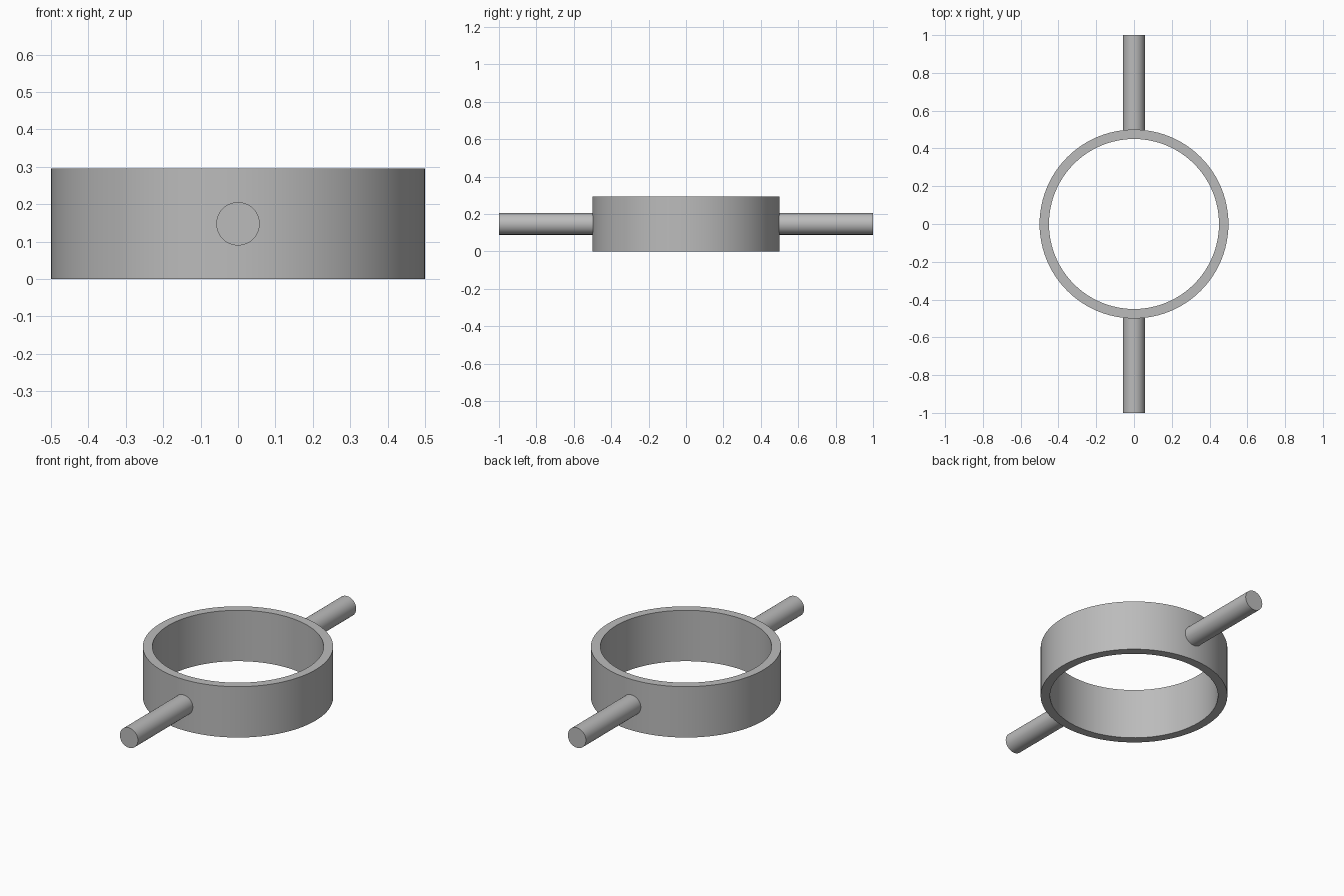
import bpy
import bmesh
from math import radians, tau
from mathutils import Matrix, Vector

OUTER, INNER, HEIGHT = 0.5, 0.45, 0.295
ROD_RADIUS, ROD_END, ROD_START = 0.058, 1.0, 0.475

cube = bpy.data.objects.get("Cube")
if cube:
    bpy.data.objects.remove(cube, do_unlink=True)

# Single grey material
GREY = (0.5, 0.5, 0.5, 1.0)
grey = bpy.data.materials.new("plain_grey")
grey.use_nodes = True
grey.diffuse_color = GREY
grey.node_tree.nodes["Principled BSDF"].inputs["Base Color"].default_value = GREY


def add_object(name, bm):
    bmesh.ops.recalc_face_normals(bm, faces=bm.faces[:])
    mesh = bpy.data.meshes.new(name)
    bm.to_mesh(mesh)
    bm.free()
    mesh.materials.append(grey)
    obj = bpy.data.objects.new(name, mesh)
    bpy.context.collection.objects.link(obj)
    bpy.ops.object.select_all(action="DESELECT")
    obj.select_set(True)
    bpy.context.view_layer.objects.active = obj
    bpy.ops.object.shade_smooth_by_angle(angle=radians(30))


# Open ring: rectangular wall section spun around z
bm = bmesh.new()
section = [(INNER, 0), (OUTER, 0), (OUTER, HEIGHT), (INNER, HEIGHT)]
verts = [bm.verts.new((r, 0, z)) for r, z in section]
edges = [bm.edges.new((verts[i - 1], verts[i])) for i in range(len(verts))]
bmesh.ops.spin(bm, geom=verts + edges, cent=(0, 0, 0), axis=(0, 0, 1),
               angle=tau, steps=96, use_merge=True)
bmesh.ops.remove_doubles(bm, verts=bm.verts[:], dist=0.0001)
add_object("ring", bm)

# Round rods, seated in the ring wall at front and back
for name, side in (("front_rod", -1), ("back_rod", 1)):
    bm = bmesh.new()
    centre = Vector((0, side * (ROD_START + ROD_END) / 2, HEIGHT / 2))
    bmesh.ops.create_cone(
        bm, cap_ends=True, segments=48, radius1=ROD_RADIUS, radius2=ROD_RADIUS,
        depth=ROD_END - ROD_START,
        matrix=Matrix.Translation(centre) @ Matrix.Rotation(radians(90), 4, "X"))
    add_object(name, bm)
